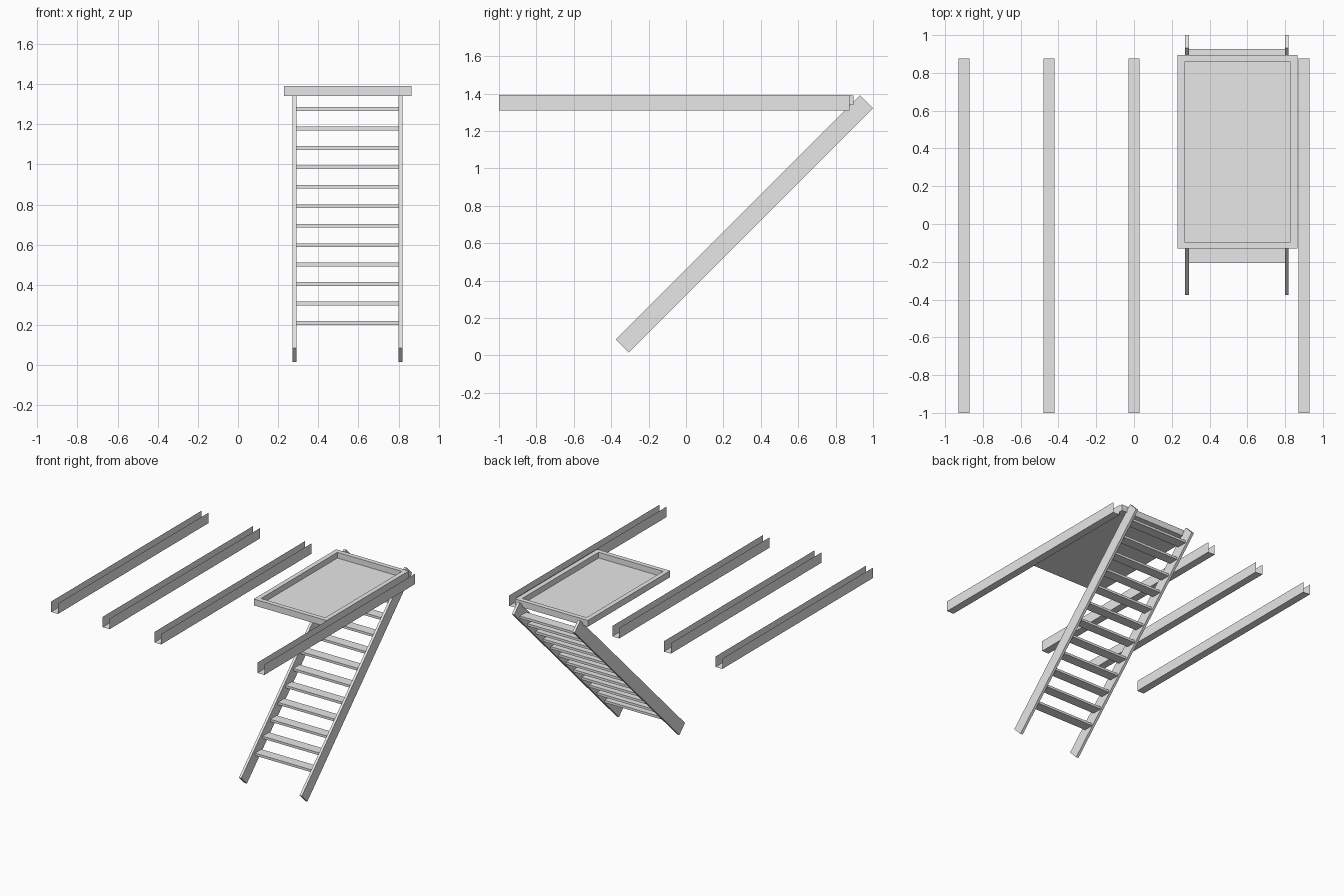
import bpy
import bmesh
from math import radians
from mathutils import Matrix, Vector

cube = bpy.data.objects.get("Cube")
if cube:
    bpy.data.objects.remove(cube, do_unlink=True)

grey = bpy.data.materials.new("light_grey")
grey.use_nodes = True
colour = (0.8, 0.8, 0.8, 1)
grey.diffuse_color = colour
grey.node_tree.nodes["Principled BSDF"].inputs["Base Color"].default_value = colour


def finish(name, bm):
    mesh = bpy.data.meshes.new(name)
    bm.to_mesh(mesh)
    bm.free()
    mesh.materials.append(grey)
    obj = bpy.data.objects.new(name, mesh)
    bpy.context.collection.objects.link(obj)
    return obj


def box(name, centre, size, tilt=0):
    bm = bmesh.new()
    matrix = (Matrix.Translation(centre) @ Matrix.Rotation(radians(tilt), 4, "X")
              @ Matrix.Diagonal((*size, 1)))
    bmesh.ops.create_cube(bm, size=1, matrix=matrix)
    return finish(name, bm)


# Ceiling joists: thin U channels, open at the top and both ends
def channel(name, x):
    half, low, high, front, back = 0.03, 1.31, 1.392, -1, 0.875
    bm = bmesh.new()
    profile = [(-half, high), (-half, low), (half, low), (half, high)]
    rows = [[bm.verts.new((x + px, y, z)) for px, z in profile] for y in (front, back)]
    for i in range(3):
        bm.faces.new((rows[0][i], rows[1][i], rows[1][i + 1], rows[0][i + 1]))
    bmesh.ops.reverse_faces(bm, faces=bm.faces[:])
    finish(name, bm)


for i, x in enumerate((-0.9, -0.45, 0, 0.9)):
    channel(f"joist_{i + 1}", x)

# Hatch: a shallow tray with a raised rim
bm = bmesh.new()
bmesh.ops.create_cube(bm, size=1, matrix=Matrix.Translation((0.547, 0.382, 1.365))
                      @ Matrix.Diagonal((0.635, 1.026, 0.05, 1)))
bm.normal_update()
top = max(bm.faces, key=lambda f: f.normal.z)
bmesh.ops.inset_region(bm, faces=[top], thickness=0.052)
floor = bmesh.ops.extrude_discrete_faces(bm, faces=[top])["faces"][0]
bmesh.ops.translate(bm, verts=floor.verts, vec=Vector((0, 0, -0.045)))
finish("hatch", bm)

# Ladder rails leaning at forty-five degrees
for side, x in (("right", 0.281), ("left", 0.809)):
    box(f"{side}_rail", (x, 0.3125, 0.704), (0.02, 1.846, 0.098), 45)

# Level treads between the rails
for i in range(12):
    box(f"tread_{i + 1}", (0.545, -0.165 + 0.0957 * i, 0.21 + 0.0969 * i),
        (0.508, 0.08, 0.019))
